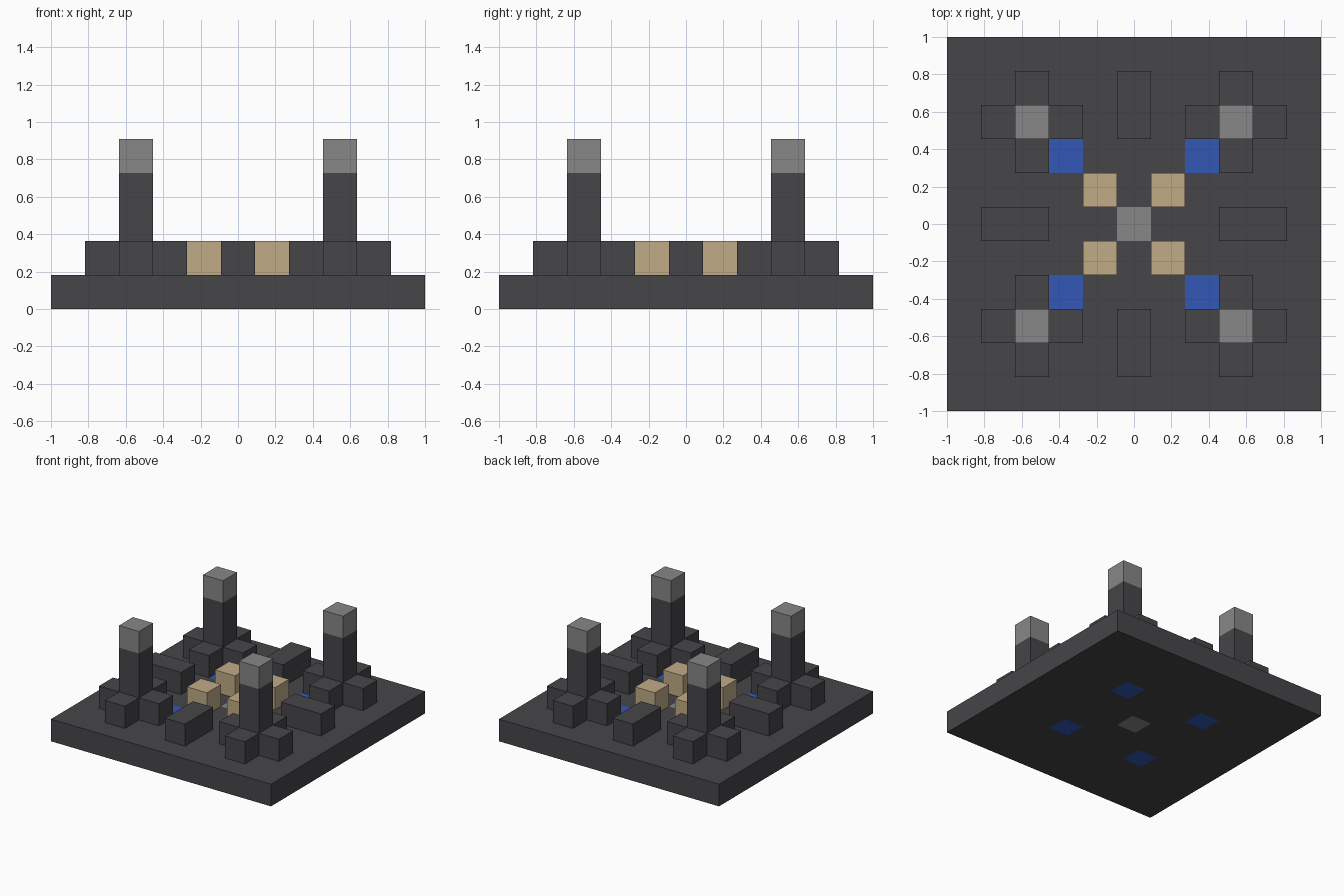
import bpy, bmesh
from mathutils import Vector

cube = bpy.data.objects.get("Cube")
if cube:
    bpy.data.objects.remove(cube, do_unlink=True)

U = 2 / 11  # one block


def material(name, rgb):
    m = bpy.data.materials.new(name)
    m.use_nodes = True
    m.diffuse_color = (*rgb, 1)
    m.node_tree.nodes["Principled BSDF"].inputs["Base Color"].default_value = (*rgb, 1)
    return m


dark = material("dark stone", (0.061, 0.060, 0.066))
grey = material("light grey", (0.242, 0.242, 0.242))
tan = material("tan", (0.533, 0.407, 0.242))
blue = material("blue", (0.034, 0.095, 0.462))


def finish(name, bm, *mats):
    mesh = bpy.data.meshes.new(name)
    bm.to_mesh(mesh)
    bm.free()
    for m in mats:
        mesh.materials.append(m)
    obj = bpy.data.objects.new(name, mesh)
    bpy.context.scene.collection.objects.link(obj)
    return obj


def box(name, mat, x, y, bottom, top, wide=1, deep=1):
    """Box centred on x, y; all measures in blocks."""
    bm = bmesh.new()
    bmesh.ops.create_cube(bm, size=1)
    size = Vector((wide, deep, top - bottom)) * U
    bmesh.ops.scale(bm, vec=size, verts=bm.verts)
    centre = Vector((x, y, (bottom + top) / 2)) * U
    bmesh.ops.translate(bm, vec=centre, verts=bm.verts)
    return finish(name, bm, mat)


# Base slab, with coloured blocks set flush through it
bm = bmesh.new()
bmesh.ops.create_grid(bm, x_segments=11, y_segments=11, size=1)
raised = bmesh.ops.extrude_face_region(bm, geom=bm.faces[:])["geom"]
bmesh.ops.translate(bm, vec=(0, 0, U),
                    verts=[v for v in raised if isinstance(v, bmesh.types.BMVert)])
bmesh.ops.recalc_face_normals(bm, faces=bm.faces)
for f in bm.faces:
    c = f.calc_center_median() / U
    cell = (abs(round(c.x)), abs(round(c.y)))
    if abs(f.normal.z) > 0.5:
        f.material_index = {(0, 0): 1, (2, 2): 2}.get(cell, 0)
finish("base_slab", bm, dark, grey, blue)

# Corner towers with four buttresses each, and the inner tan blocks
for sx, side in ((-1, "right"), (1, "left")):
    for sy, end in ((-1, "front"), (1, "back")):
        tag = f"{end}_{side}"
        x, y = 3 * sx, 3 * sy
        box(f"tower_{tag}", dark, x, y, 1, 4)
        box(f"tower_cap_{tag}", grey, x, y, 4, 5)
        box(f"inner_block_{tag}", tan, sx, sy, 1, 2)
        for i, (dx, dy) in enumerate(((1, 0), (-1, 0), (0, 1), (0, -1))):
            box(f"buttress_{tag}_{i + 1}", dark, x + dx, y + dy, 1, 2)

# Low walls in the middle of each side
for s, end, side in ((-1, "front", "right"), (1, "back", "left")):
    box(f"low_wall_{end}", dark, 0, 3.5 * s, 1, 2, deep=2)
    box(f"low_wall_{side}", dark, 3.5 * s, 0, 1, 2, wide=2)
